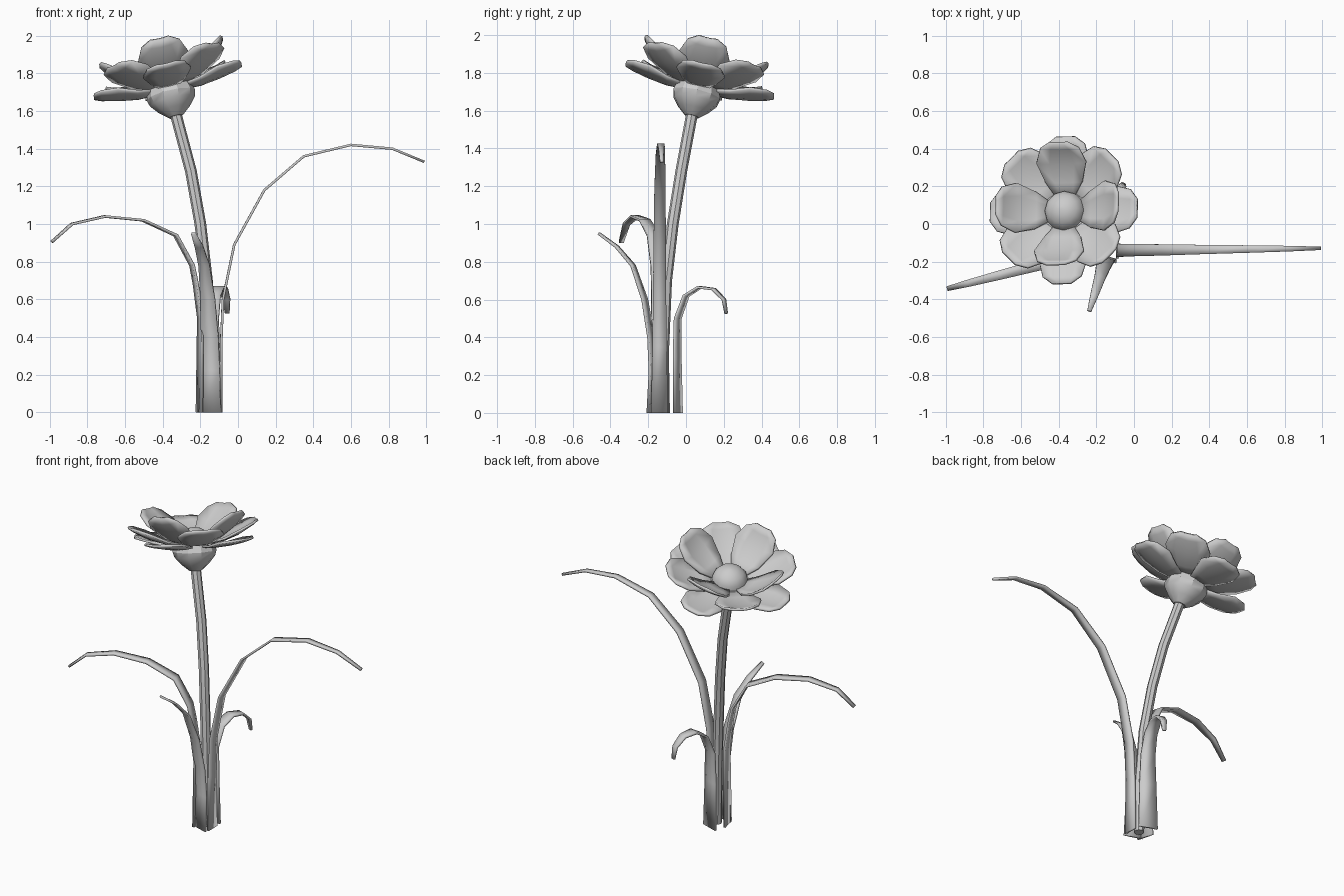
import bpy, math
from mathutils import Vector, Matrix

if "Cube" in bpy.data.objects:
    bpy.data.objects.remove(bpy.data.objects["Cube"])

HEAD = Vector((-0.33, 0.03, 1.57))
AXIS = Vector((-0.23, 0.23, 1.0)).normalized()
TILT = Matrix.Translation(HEAD) @ Vector((0, 0, 1)).rotation_difference(AXIS).to_matrix().to_4x4()


def make(name, verts, faces, thick=0, angle=30):
    me = bpy.data.meshes.new(name)
    me.from_pydata([tuple(v) for v in verts], [], faces)
    me.update()
    ob = bpy.data.objects.new(name, me)
    bpy.context.collection.objects.link(ob)
    if thick:
        m = ob.modifiers.new("thickness", 'SOLIDIFY')
        m.thickness, m.offset = thick, 0
    bpy.ops.object.select_all(action='DESELECT')
    ob.select_set(True)
    bpy.context.view_layer.objects.active = ob
    bpy.ops.object.shade_smooth_by_angle(angle=math.radians(angle))
    return ob


def grid_faces(rows, cols, wrap=False):
    faces = []
    for i in range(rows - 1):
        for j in range(cols if wrap else cols - 1):
            k = (j + 1) % cols
            faces.append((i * cols + j, i * cols + k, (i + 1) * cols + k, (i + 1) * cols + j))
    return faces


def tube(name, rings, sides, matrix=None):
    # rings: (centre, radius, normal)
    verts = []
    for c, r, n in rings:
        q = Vector((0, 0, 1)).rotation_difference(Vector(n))
        for j in range(sides):
            a = 2 * math.pi * j / sides
            verts.append(Vector(c) + q @ Vector((r * math.cos(a), r * math.sin(a), 0)))
    if matrix:
        verts = [matrix @ v for v in verts]
    n = len(rings)
    faces = grid_faces(n, sides, True)
    faces += [tuple(reversed(range(sides))), tuple(range((n - 1) * sides, n * sides))]
    return make(name, verts, faces)


def leaf(name, base, azimuth, path, widths):
    # path: (distance outward, height)
    d = Vector((math.cos(azimuth), math.sin(azimuth), 0))
    s = Vector((-d.y, d.x, 0))
    verts = []
    for (r, z), w in zip(path, widths):
        c = Vector((base[0], base[1], z)) + d * r
        verts += [c - s * w / 2, c + s * w / 2]
    return make(name, verts, grid_faces(len(path), 2), 0.013)


def petal(name, azimuth, profile, cup):
    # profile: (radius, height, half width); sides curl up by cup
    rot = TILT @ Matrix.Rotation(azimuth, 4, 'Z')
    verts = []
    for r, h, w in profile:
        for u in (-1, -0.5, 0, 0.5, 1):
            verts.append(rot @ Vector((r, u * w, h + cup * (u * w / 0.135) ** 2)))
    return make(name, verts, grid_faces(len(profile), 5), 0.014)


# Stem
pts = [Vector(p) for p in ((-0.14, -0.12, 0), (-0.145, -0.12, 0.35), (-0.165, -0.105, 0.7),
                           (-0.20, -0.07, 1.0), (-0.25, -0.025, 1.28), (-0.335, 0.035, 1.6))]
stem = []
for i, p in enumerate(pts):
    t = pts[min(i + 1, 5)] - pts[max(i - 1, 0)]
    stem.append((p, 0.031, t.normalized()))
tube("stem", stem, 8)

# Leaves
leaf("right_leaf", (-0.09, -0.14), 0.01,
     [(0, 0), (0, 0.35), (0.01, 0.6), (0.07, 0.89), (0.23, 1.18), (0.44, 1.36), (0.69, 1.42), (0.91, 1.40), (1.08, 1.33)],
     [0.09, 0.075, 0.07, 0.065, 0.06, 0.05, 0.04, 0.03, 0.018])
leaf("left_leaf", (-0.205, -0.14), math.radians(194.5),
     [(0, 0), (-0.005, 0.5), (0.02, 0.68), (0.04, 0.78), (0.13, 0.94), (0.31, 1.02), (0.52, 1.04), (0.70, 1.0), (0.81, 0.905)],
     [0.11, 0.09, 0.08, 0.075, 0.07, 0.06, 0.05, 0.038, 0.025])
leaf("front_leaf", (-0.15, -0.185), math.radians(252.5),
     [(0, 0), (-0.01, 0.22), (0.0, 0.4), (0.035, 0.6), (0.10, 0.78), (0.19, 0.88), (0.29, 0.95)],
     [0.12, 0.105, 0.095, 0.08, 0.06, 0.045, 0.022])
leaf("back_leaf", (-0.145, -0.042), math.radians(71),
     [(0, 0), (-0.005, 0.3), (-0.002, 0.5), (0.045, 0.62), (0.12, 0.665), (0.20, 0.655), (0.257, 0.60), (0.27, 0.525)],
     [0.12, 0.105, 0.09, 0.08, 0.07, 0.055, 0.04, 0.022])

# Cup under the flower
up = (0, 0, 1)
tube("flower_cup", [((0, 0, h), r, up) for h, r in
                    ((0, 0.038), (0.04, 0.085), (0.085, 0.122), (0.12, 0.132), (0.175, 0.115))], 10, TILT)

# Domed centre
tube("flower_centre", [((0, 0, 0.17 + 0.09 * math.sin(a)), 0.11 * math.cos(a), up) for a in
                       [math.radians(x) for x in (0, 22, 45, 68, 86)]], 12, TILT)

# Three rings of four petals, from low and flat to high and upright
layers = {
    "lower": (0, [(0.07, 0.15, 0.045), (0.17, 0.15, 0.09), (0.27, 0.165, 0.13), (0.36, 0.185, 0.105), (0.40, 0.20, 0.05)], 0.025),
    "middle": (45, [(0.07, 0.16, 0.045), (0.17, 0.175, 0.10), (0.27, 0.21, 0.14), (0.35, 0.255, 0.11), (0.385, 0.28, 0.05)], 0.03),
    "inner": (0, [(0.07, 0.165, 0.045), (0.15, 0.195, 0.10), (0.24, 0.255, 0.135), (0.305, 0.32, 0.105), (0.33, 0.36, 0.05)], 0.03),
}
for layer, (start, profile, cup) in layers.items():
    for i in range(4):
        petal(f"{layer}_petal_{i + 1}", math.radians(start + 90 * i), profile, cup)
